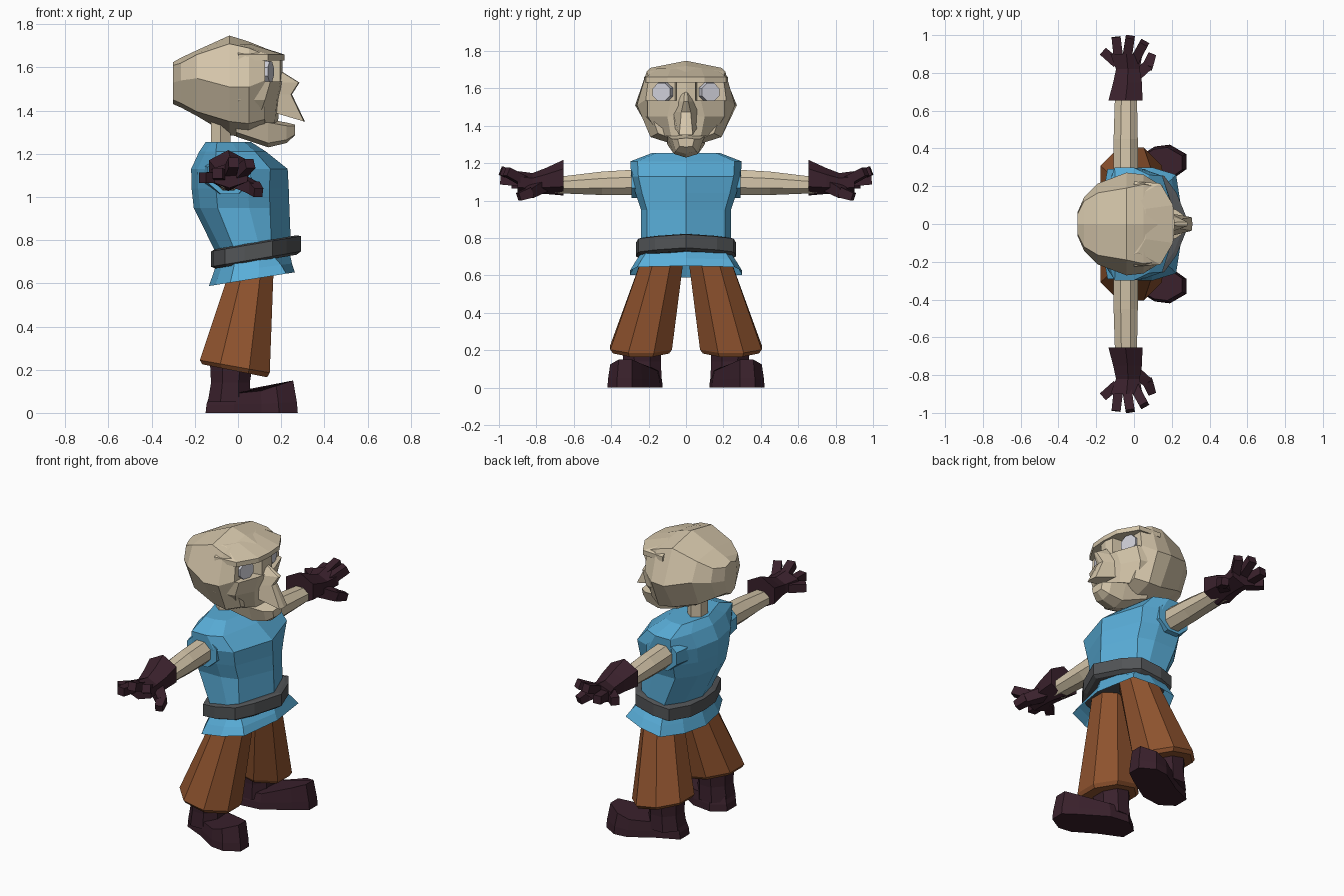
import bpy, bmesh, math
from mathutils import Vector

if "Cube" in bpy.data.objects:
    bpy.data.objects.remove(bpy.data.objects["Cube"])


def material(name, rgb):
    m = bpy.data.materials.new(name)
    m.diffuse_color = (*rgb, 1)
    m.use_nodes = True
    m.node_tree.nodes["Principled BSDF"].inputs["Base Color"].default_value = m.diffuse_color
    return m


SKIN = material("tan skin", (0.66, 0.56, 0.40))
BLUE = material("blue cloth", (0.10, 0.42, 0.69))
GREY = material("grey belt", (0.085, 0.09, 0.095))
BROWN = material("brown cloth", (0.27, 0.085, 0.027))
DARK = material("dark leather", (0.042, 0.015, 0.025))
EYE = material("pale eye", (0.62, 0.62, 0.68))


def loft(name, rings, mat, mirror=False, cap=(True, True)):
    """Skin a list of equal-length rings into a flat shaded object."""
    bm = bmesh.new()
    rows = [[bm.verts.new(p) for p in r] for r in rings]
    n = len(rows[0])
    for a, b in zip(rows, rows[1:]):
        for i in range(n):
            j = (i + 1) % n
            bm.faces.new((a[i], a[j], b[j], b[i]))
    if cap[0]:
        bm.faces.new(rows[0])
    if cap[1]:
        bm.faces.new(rows[-1])
    bmesh.ops.recalc_face_normals(bm, faces=bm.faces)
    me = bpy.data.meshes.new(name)
    bm.to_mesh(me)
    bm.free()
    me.materials.append(mat)
    ob = bpy.data.objects.new(name, me)
    bpy.context.collection.objects.link(ob)
    if mirror:
        mod = ob.modifiers.new("Mirror", 'MIRROR')
        mod.use_axis = (False, True, False)
        mod.use_mirror_merge = False
    return ob


def sym(half):
    """Complete a half ring whose first and last points lie on y = 0."""
    return half + [(x, -y, z) for x, y, z in reversed(half[1:-1])]


def flat(pts, z, slope=0.0):
    """Half outline in x, y at a height that may rise towards the front."""
    return sym([(x, y, z + slope * (x - 0.08)) for x, y in pts])


def oval(n, cx, cy, rx, ry, z, slope=0.0):
    out = []
    for i in range(n):
        a = 2 * math.pi * (i + 0.5) / n
        x = cx + rx * math.cos(a) / math.cos(math.pi / n)
        y = cy + ry * math.sin(a) / math.cos(math.pi / n)
        out.append((x, y, z + slope * (x - cx)))
    return out


def cross(y, x0, x1, z0, z1, n=8):
    """Ring across the arm direction filling an x, z range."""
    k = math.cos(math.pi / n)
    return [((x0 + x1) / 2 + (x1 - x0) / 2 * math.cos(a) / k, y,
             (z0 + z1) / 2 + (z1 - z0) / 2 * math.sin(a) / k)
            for a in [2 * math.pi * (i + 0.5) / n for i in range(n)]]


def rod(name, p, q, r0, r1, mat, sides=4):
    p, q = Vector(p), Vector(q)
    d = (q - p).normalized()
    u = d.cross(Vector((0, 0, 1))).normalized()
    v = d.cross(u)
    ang = [2 * math.pi * (i + 0.5) / sides for i in range(sides)]
    rings = [[c + (u * math.cos(a) + v * math.sin(a)) * r for a in ang]
             for c, r in ((p, r0), (q, r1))]
    return loft(name, rings, mat, mirror=True)


# Skull: vertical sections from back to front
skull = [
    (-0.30, [(0, 1.625), (.05, 1.61), (.06, 1.53), (.04, 1.45), (0, 1.43)]),
    (-0.265, [(0, 1.645), (.12, 1.62), (.14, 1.54), (.09, 1.435), (0, 1.415)]),
    (-0.19, [(0, 1.68), (.165, 1.66), (.215, 1.55), (.15, 1.395), (0, 1.375)]),
    (-0.04, [(0, 1.748), (.19, 1.71), (.272, 1.51), (.18, 1.35), (0, 1.285)]),
    (0.05, [(0, 1.72), (.21, 1.69), (.262, 1.51), (.19, 1.34), (0, 1.28)]),
    (0.125, [(0, 1.69), (.20, 1.66), (.215, 1.54), (.15, 1.36), (0, 1.30)]),
]
loft("skull", [sym([(x, y, z) for y, z in s]) for x, s in skull], SKIN)

# Face: brow, bridge, cheeks, chin and nose
brow = [(.215, 0), (.207, .10), (.14, .215), (0, .225), (0, 0)]
loft("brow", [flat(brow, 1.632), flat(brow, 1.66),
              flat([(.07, 0), (.06, .08), (.02, .15), (0, .16), (0, 0)], 1.707)], SKIN)
bridge = [(.205, 0), (.195, .05), (.08, .065), (.08, 0)]
loft("nose_bridge", [flat(bridge, 1.50), flat(bridge, 1.65)], SKIN)
loft("cheeks", [
    flat([(.185, 0), (.17, .08), (.09, .14), (.0, .15), (.0, 0)], 1.345),
    flat([(.195, 0), (.18, .10), (.125, .205), (.0, .235), (.0, 0)], 1.45),
    flat([(.21, 0), (.195, .08), (.15, .205), (.0, .25), (.0, 0)], 1.535)], SKIN)
chin = [
    (-0.01, [(0, 1.37), (.11, 1.36), (.10, 1.30), (0, 1.28)]),
    (0.14, [(0, 1.36), (.10, 1.345), (.065, 1.25), (0, 1.23)]),
    (0.225, [(0, 1.345), (.075, 1.33), (.055, 1.265), (0, 1.25)]),
    (0.265, [(0, 1.335), (.045, 1.33), (.035, 1.29), (0, 1.287)]),
]
loft("chin", [sym([(x, y, z) for y, z in s]) for x, s in chin], SKIN)
nose = [(1.58, .205, .008, .03), (1.53, .285, .012, .05),
        (1.475, .25, .025, .07), (1.35, .31, .036, .06)]
loft("nose", [sym([(xf, 0, z), (xf - .005, f, z),
                   (.17, b, max(z, 1.39)), (.17, 0, max(z, 1.39))])
              for z, xf, f, b in nose], SKIN)

# Eyes: angled discs in the sockets
rod("eye", (.105, .118, 1.58), (.152, .132, 1.58), .058, .052, EYE, 8)

# Neck
loft("neck", [oval(6, -.08, 0, .045, .06, 1.2), oval(6, -.08, 0, .045, .055, 1.4)], SKIN)

# Tunic: horizontal sections of front x, back x, half width
def body(z, xf, xb, hw, slope=0.0, c=.09):
    d = xf - xb
    return flat([(xf, 0), (xf - c, hw * .87), (xf - .42 * d, hw), (xb + .25 * d, hw),
                 (xb + .03, hw * .55), (xb, 0)], z, slope)


loft("tunic", [body(.76, .245, -.10, .24, .13), body(.95, .238, -.205, .24),
               body(1.04, .235, -.215, .27), body(1.13, .23, -.217, .293, 0, .08),
               body(1.21, .13, -.18, .298, 0, .05), body(1.255, .06, -.15, .18, 0, .03)], BLUE)
loft("sleeve", [cross(.18, -.16, .07, 1.01, 1.2), cross(.292, -.14, .06, 1.015, 1.19)],
     BLUE, mirror=True)
loft("tunic_skirt", [body(.74, .235, -.09, .225, .13), body(.67, .25, -.115, .272, .13, .05),
                     body(.622, .263, -.135, .30, .16, .04)], BLUE, cap=(True, False))

# Belt: pointed at the front
belt = [(.292, 0), (.225, .165), (.16, .255), (.03, .268), (-.06, .25), (-.115, .12), (-.125, 0)]
inner = [(.08 + (x - .08) * .9, y * .9) for x, y in belt]
loft("belt", [flat(inner, .70, .17), flat(belt, .712, .17),
              flat(belt, .783, .17), flat(inner, .79, .17)], GREY)

# Trouser legs
loft("trouser_leg", [oval(8, .08, .11, .088, .105, .75),
                     oval(8, -.015, .24, .162, .165, .215, -.18),
                     oval(8, -.015, .24, .150, .150, .195, -.2)], BROWN, mirror=True)

# Boots: splayed foot and shaft
sole = [(-.15, .18), (-.15, .27), (-.02, .33), (.11, .41), (.19, .42),
        (.277, .37), (.277, .29), (.20, .235), (.05, .14), (-.07, .125)]


def foot(k, z, rise):
    return [(.06 + (x - .06) * k, .27 + (y - .27) * k, z + rise * max(0, x - .07))
            for x, y in sole]


loft("boot_foot", [foot(1, 0, 0), foot(.98, .04, .05), foot(.90, .09, .29)],
     DARK, mirror=True)
loft("boot_shaft", [oval(8, -.04, .235, .10, .105, .05), oval(8, -.035, .235, .09, .10, .14),
                    oval(8, -.03, .235, .10, .105, .24)], DARK, mirror=True)

# Arms and gloves
loft("arm", [cross(.2, -.11, .02, 1.03, 1.17), cross(.45, -.108, .02, 1.03, 1.155),
             cross(.70, -.10, .015, 1.04, 1.125)], SKIN, mirror=True)
loft("glove", [cross(.655, -.135, .045, 1.04, 1.205, 6), cross(.75, -.11, .042, 1.045, 1.165, 6),
               cross(.82, -.095, .03, 1.045, 1.14, 6), cross(.90, -.125, .045, 1.05, 1.15, 6)],
     DARK, mirror=True)
fingers = [("little_finger", (-.09, .85, 1.09), (-.165, .915, 1.09)),
           ("ring_finger", (-.08, .86, 1.10), (-.095, .99, 1.11)),
           ("middle_finger", (-.04, .86, 1.11), (-.02, .99, 1.16)),
           ("index_finger", (.0, .86, 1.10), (.055, .96, 1.155))]
for name, p, q in fingers:
    rod(name, p, q, .036, .034, DARK)
rod("thumb_base", (-.01, .77, 1.08), (.075, .84, 1.04), .045, .038, DARK)
rod("thumb_tip", (.07, .83, 1.045), (.095, .895, 1.02), .040, .030, DARK)
